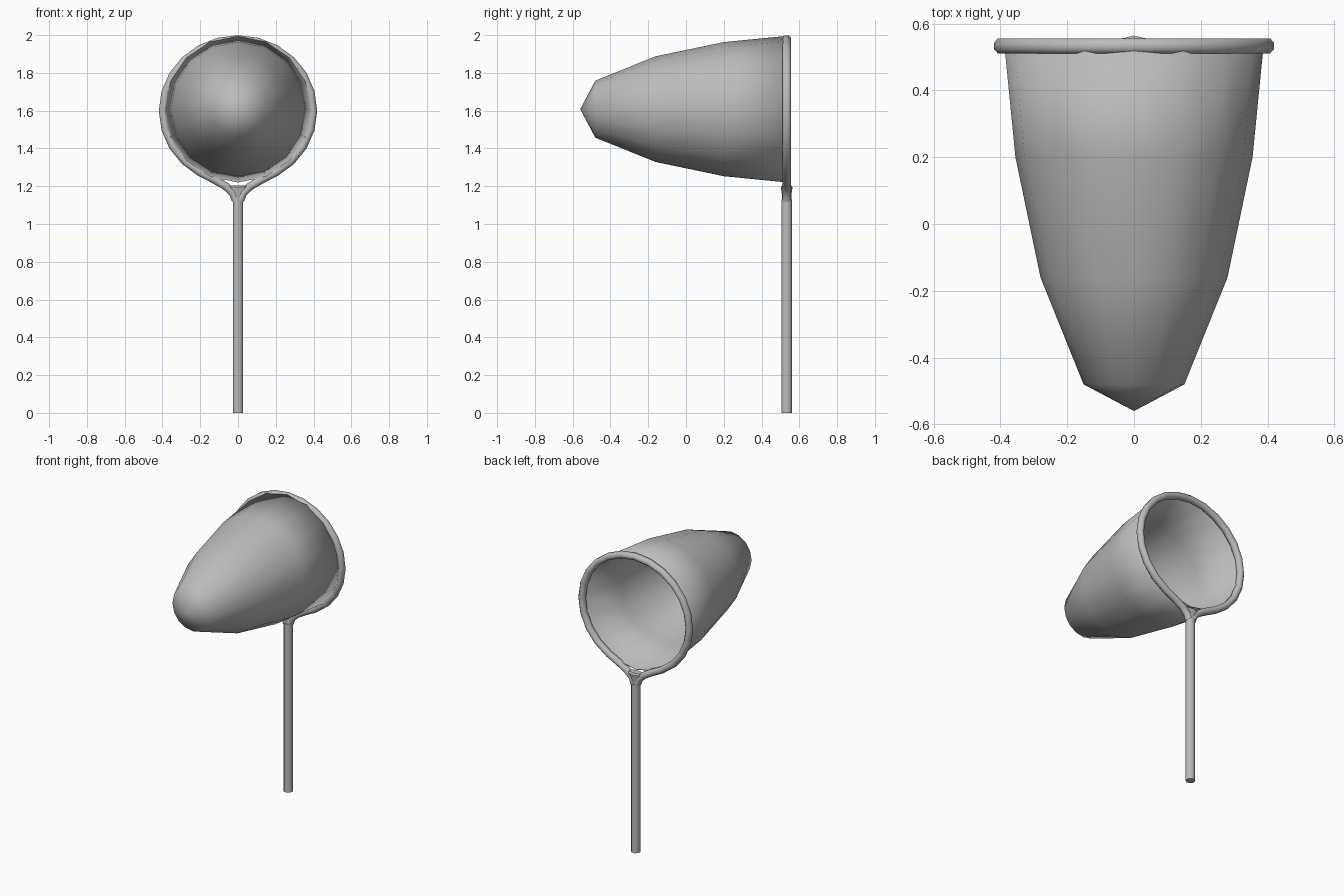
import bpy, bmesh, math
from mathutils import Vector

cube = bpy.data.objects.get("Cube")
if cube:
    bpy.data.objects.remove(cube, do_unlink=True)

grey = bpy.data.materials.new("plain grey")
grey.use_nodes = True
tone = (0.5, 0.5, 0.5, 1)
grey.diffuse_color = tone
grey.node_tree.nodes["Principled BSDF"].inputs["Base Color"].default_value = tone

RIM_Y = 0.533


def oval(centre, u, v, sides, turn=0.0):
    """Points around an oval with half-axes u and v."""
    angles = [math.tau * (i + turn) / sides for i in range(sides)]
    return [centre + u * math.cos(a) + v * math.sin(a) for a in angles]


def loft(name, sections, cap=True, tip=None, sharp=40):
    """Skin a list of equal-sized loops, with optional end caps or a pointed tip."""
    bm = bmesh.new()
    loops = [[bm.verts.new(p) for p in s] for s in sections]
    n = len(loops[0])
    for a, b in zip(loops, loops[1:]):
        for i in range(n):
            j = (i + 1) % n
            bm.faces.new((a[i], a[j], b[j], b[i]))
    if cap:
        bm.faces.new(loops[0])
        bm.faces.new(loops[-1])
    if tip:
        point = bm.verts.new(tip)
        for i in range(n):
            bm.faces.new((point, loops[0][(i + 1) % n], loops[0][i]))
    bmesh.ops.recalc_face_normals(bm, faces=bm.faces)
    mesh = bpy.data.meshes.new(name)
    bm.to_mesh(mesh)
    bm.free()
    mesh.materials.append(grey)
    obj = bpy.data.objects.new(name, mesh)
    bpy.context.collection.objects.link(obj)
    bpy.ops.object.select_all(action="DESELECT")
    obj.select_set(True)
    bpy.context.view_layer.objects.active = obj
    bpy.ops.object.shade_smooth_by_angle(angle=math.radians(sharp))
    return obj


X, Y, Z = Vector((1, 0, 0)), Vector((0, 1, 0)), Vector((0, 0, 1))

# Net bag: a pointed cup opening towards the back
profile = [(-0.48, 0.151), (-0.16, 0.28), (0.2, 0.355), (0.535, 0.388)]
bag = loft("net_bag",
           [oval(Vector((0, y, 1.608)), X * r, Z * r, 16) for y, r in profile],
           cap=False, tip=(0, -0.56, 1.608), sharp=60)
shell = bag.modifiers.new("cloth thickness", "SOLIDIFY")
shell.thickness = 0.004

# Rim: an oval hoop whose two arms sweep down into the handle
half = [(0.398 * math.sin(math.radians(a)), 1.6 + 0.378 * math.cos(math.radians(a)))
        for a in range(0, 151, 15)]
half += [(0.125, 1.235), (0.065, 1.2), (0.027, 1.165), (0.012, 1.125)]
path = [Vector((-x, RIM_Y, z)) for x, z in reversed(half[1:])]
path += [Vector((x, RIM_Y, z)) for x, z in half]
sections = []
for i, p in enumerate(path):
    along = (path[min(i + 1, len(path) - 1)] - path[max(i - 1, 0)]).normalized()
    across = along.cross(Y)
    sections.append(oval(p, across * 0.023, Y * 0.025, 8, 0.5))
loft("rim_hoop", sections, sharp=50)

# Neck: a flared wedge filling the fork between the arms
neck = [(1.12, 0.025, 0.024), (1.16, 0.034, 0.026), (1.195, 0.055, 0.031), (1.205, 0.06, 0.022)]
loft("neck", [oval(Vector((0, RIM_Y, z)), X * w, Y * d, 8) for z, w, d in neck])

# Handle: a straight eight-sided pole
loft("handle", [oval(Vector((0, RIM_Y, z)), X * 0.03, Y * 0.03, 8, 0.5) for z in (0, 1.13)], sharp=50)
